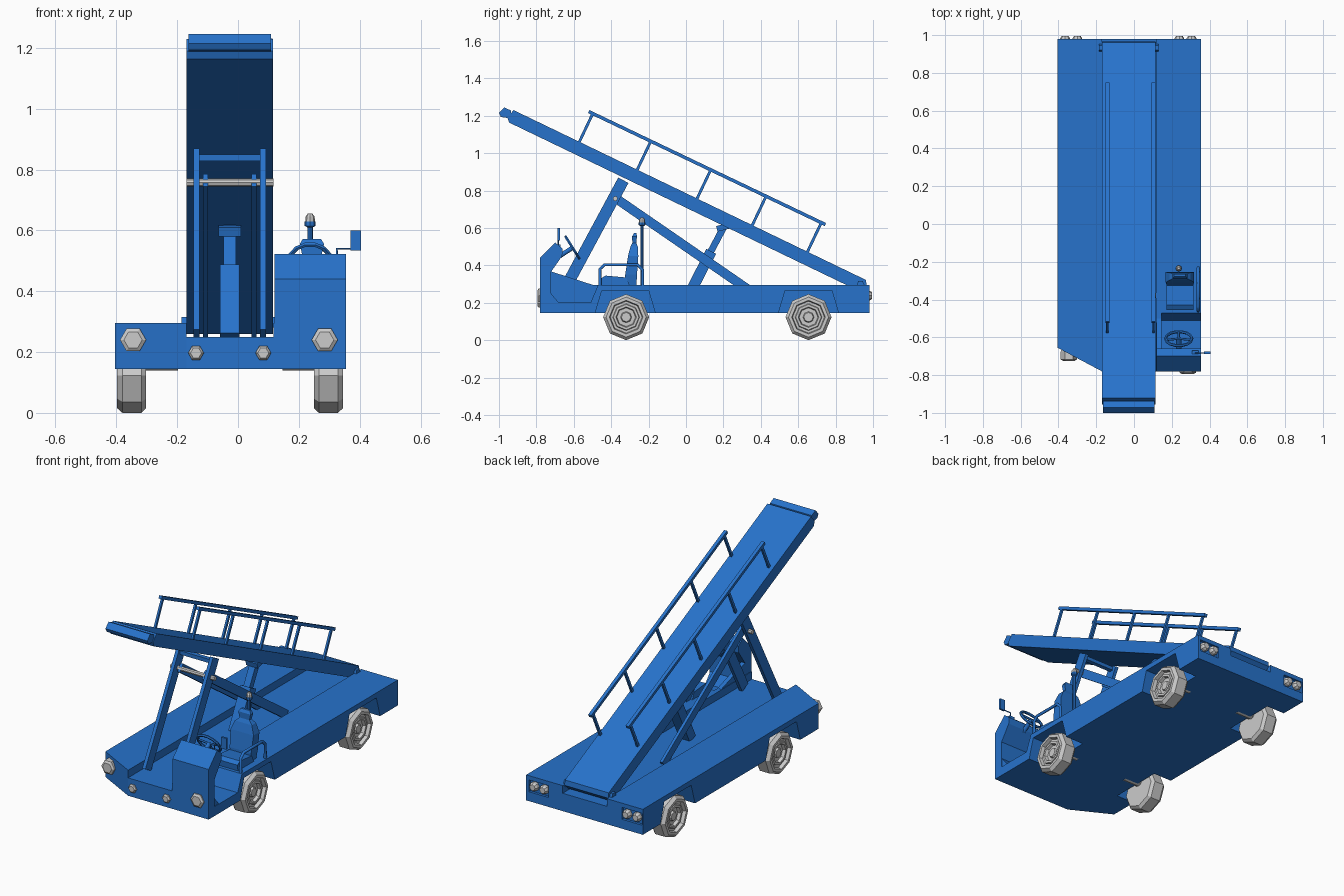
import bpy, bmesh, math

blue = bpy.data.materials.new("blue_paint")
blue.diffuse_color = (0.02, 0.17, 0.6, 1)
CX = -0.027  # centre line of conveyor


def skin(name, rings, mat=blue):
    """Closed solid through a list of equal-sized vertex rings."""
    bm = bmesh.new()
    vs = [[bm.verts.new(p) for p in r] for r in rings]
    n = len(rings[0])
    for a, b in zip(vs, vs[1:]):
        for i in range(n):
            j = (i + 1) % n
            bm.faces.new((a[i], a[j], b[j], b[i]))
    bm.faces.new(vs[0])
    bm.faces.new(vs[-1])
    bmesh.ops.remove_doubles(bm, verts=bm.verts, dist=1e-5)
    bmesh.ops.recalc_face_normals(bm, faces=bm.faces)
    me = bpy.data.meshes.new(name)
    bm.to_mesh(me)
    bm.free()
    ob = bpy.data.objects.new(name, me)
    bpy.context.collection.objects.link(ob)
    if mat:
        me.materials.append(mat)
    return ob


def side(name, pts, x0, x1, mat=blue):
    """Side profile (y, z) extruded along x."""
    return skin(name, [[(x, y, z) for y, z in pts] for x in (x0, x1)], mat)


def box(name, x0, x1, y0, y1, z0, z1):
    return side(name, [(y0, z0), (y1, z0), (y1, z1), (y0, z1)], x0, x1)


def bar(name, x, a, b, w, t):
    """Flat bar between two (y, z) points."""
    dy, dz = b[0] - a[0], b[1] - a[1]
    k = w / 2 / math.hypot(dy, dz)
    ny, nz = -dz * k, dy * k
    pts = [(a[0] + ny, a[1] + nz), (b[0] + ny, b[1] + nz),
           (b[0] - ny, b[1] - nz), (a[0] - ny, a[1] - nz)]
    return side(name, pts, x - t / 2, x + t / 2)


def lathe(name, prof, n, o, axis, mat=None):
    """Turned part, profile (radius, distance along axis)."""
    rings = []
    for r, d in prof:
        ring = []
        for i in range(n):
            c, s = r * math.cos(math.tau * i / n), r * math.sin(math.tau * i / n)
            p = {'x': (d, c, s), 'y': (c, d, s), 'z': (c, s, d)}[axis]
            ring.append(tuple(u + v for u, v in zip(o, p)))
        rings.append(ring)
    # end rings of radius zero are closed by a tiny cap
    return skin(name, rings, mat)


def tube(name, pts, r):
    cu = bpy.data.curves.new(name, 'CURVE')
    cu.dimensions = '3D'
    cu.bevel_depth, cu.bevel_resolution, cu.use_fill_caps = r, 1, True
    sp = cu.splines.new('POLY')
    sp.points.add(len(pts) - 1)
    for q, p in zip(sp.points, pts):
        q.co = (*p, 1)
    ob = bpy.data.objects.new(name, cu)
    bpy.context.collection.objects.link(ob)
    cu.materials.append(blue)
    bpy.ops.object.select_all(action='DESELECT')
    bpy.context.view_layer.objects.active = ob
    ob.select_set(True)
    bpy.ops.object.convert(target='MESH')


# Chassis with trough, footwell, wheel arches and rear light recesses
plan = [(-0.405, 0.98), (-0.405, -0.655), (-0.17, -0.78), (0.355, -0.78), (0.355, 0.98)]
chassis = skin("chassis", [[(x, y, z) for x, y in plan] for z in (0.145, 0.295)])
cutters = [box("trough_cut", -0.17, 0.117, -1, 1.2, 0.25, 0.4),
           side("footwell_cut", [(-0.725, 0.2), (-0.51, 0.2), (-0.46, 0.32), (-0.725, 0.32)], 0.145, 0.45)]
for y in (-0.325, 0.655):
    arch = [(y - 0.165, 0.13), (y - 0.125, 0.265), (y + 0.125, 0.265), (y + 0.165, 0.13)]
    cutters += [side("arch_cut", arch, 0.235, 0.5), side("arch_cut", arch, -0.55, -0.285)]
for x in (-0.333, 0.273):
    cutters.append(box("light_cut", x - 0.065, x + 0.065, 0.965, 1.1, 0.2, 0.27))
bpy.context.view_layer.objects.active = chassis
for c in cutters:
    c.hide_render = True
    m = chassis.modifiers.new("cut", 'BOOLEAN')
    m.operation, m.solver, m.object = 'DIFFERENCE', 'EXACT', c
    bpy.ops.object.modifier_apply(modifier=m.name)
    bpy.data.objects.remove(c)

# Driver console
side("console", [(-0.78, 0.2), (-0.78, 0.44), (-0.7, 0.522), (-0.66, 0.49),
                 (-0.662, 0.45), (-0.725, 0.36), (-0.725, 0.2)], 0.12, 0.355)
side("console_side_wall", [(-0.73, 0.28), (-0.73, 0.37), (-0.5, 0.296), (-0.5, 0.28)], 0.12, 0.145)
side("toe_board", [(-0.73, 0.19), (-0.73, 0.26), (-0.68, 0.2), (-0.68, 0.19)], 0.145, 0.35)

# Wheels
tyre = [(0, -0.018), (0.025, -0.018), (0.03, -0.028), (0.05, -0.028), (0.055, -0.01), (0.068, -0.01),
        (0.072, -0.02), (0.085, -0.02), (0.09, 0), (0.107, 0), (0.123, -0.018), (0.123, -0.08),
        (0.108, -0.096), (0, -0.096)]
for y in (-0.32, 0.655):
    for x, s, lab in ((0.346, 1, "right"), (-0.398, -1, "left")):
        lathe("wheel_" + lab, [(r, d * s) for r, d in tyre], 8, (x, y, 0.123), 'x')
        lathe("axle_" + lab, [(0.03, -0.09 * s), (0.03, -0.2 * s)], 8, (x, y, 0.17), 'x')

# Front and rear lights
for x, y, z, r, back in ((-0.345, -0.725, 0.24, 0.043, 0.08), (0.285, -0.795, 0.24, 0.043, 0.03),
                         (-0.138, -0.795, 0.197, 0.026, 0.03), (0.083, -0.795, 0.197, 0.026, 0.03)):
    lathe("front_light", [(r * 0.8, back), (r, back * 0.6), (r, 0.008), (r * 0.7, 0)], 6, (x, y, z), 'y')
for x in (-0.365, -0.3, 0.24, 0.305):
    lathe("rear_light", [(0.026, -0.03), (0.026, 0), (0.018, 0.012)], 8, (x, 0.983, 0.238), 'y')

# Conveyor, end roller and pivots
side("conveyor", [(-0.922, 1.23), (0.962, 0.322), (0.966, 0.292), (0.93, 0.26),
                  (-0.945, 1.163), (-0.955, 1.19)], -0.17, 0.115)
side("end_roller", [(-1, 1.215), (-0.972, 1.245), (-0.937, 1.228), (-0.935, 1.195),
                    (-0.955, 1.188), (-0.99, 1.193)], -0.163, 0.109)
for x in (-0.177, 0.122):
    side("pivot_bracket", [(0.91, 0.28), (0.92, 0.315), (0.945, 0.315), (0.96, 0.28)], x - 0.008, x + 0.008)

# Handrails
for x in (-0.141, 0.103):
    bar("handrail", x, (-0.52, 1.222), (0.745, 0.618), 0.018, 0.02)
    for y, z in ((-0.575, 1.05), (-0.265, 0.902), (0.055, 0.748), (0.35, 0.605), (0.645, 0.463)):
        bar("rail_post", x, (y, z), (y + 0.075, z + 0.158), 0.015, 0.012)

# Support frame
for s in (-1, 1):
    bar("lift_arm", CX + s * 0.109, (-0.655, 0.26), (-0.335, 0.855), 0.062, 0.02)
    bar("brace_arm", CX + s * 0.08, (-0.385, 0.765), (0.37, 0.245), 0.05, 0.017)
box("upper_crossbar", CX - 0.109, CX + 0.109, -0.36, -0.335, 0.828, 0.85)
lathe("pivot_shaft", [(0.013, -0.143), (0.013, 0.143)], 8, (CX, -0.378, 0.757), 'x')

# Hydraulic ram
bar("ram_cylinder", CX, (0.02, 0.25), (0.135, 0.475), 0.058, 0.065)
bar("ram_rod", CX, (0.12, 0.45), (0.205, 0.61), 0.036, 0.04)
bar("ram_bracket", CX, (0.165, 0.595), (0.225, 0.61), 0.03, 0.075)

# Seat
SX = 0.243
side("seat_cushion", [(-0.45, 0.29), (-0.455, 0.33), (-0.43, 0.345), (-0.32, 0.335), (-0.3, 0.29)],
     SX - 0.072, SX + 0.072)
secs = [(0.29, -0.325, -0.265, 0.06), (0.35, -0.325, -0.262, 0.07), (0.45, -0.31, -0.255, 0.075),
        (0.5, -0.297, -0.258, 0.055), (0.52, -0.287, -0.266, 0.032), (0.555, -0.288, -0.262, 0.04),
        (0.572, -0.278, -0.265, 0.03)]
skin("seat_back", [[(SX - w, a, z), (SX + w, a, z), (SX + w, b, z), (SX - w, b, z)] for z, a, b, w in secs])
tube("seat_guard", [(0.34, -0.46, 0.29), (0.34, -0.46, 0.38), (0.34, -0.435, 0.403),
                    (0.34, -0.26, 0.403), (0.34, -0.232, 0.375), (0.34, -0.232, 0.29)], 0.009)

# Beacon
lathe("beacon_post", [(0.009, 0.29), (0.009, 0.61), (0.018, 0.615), (0.018, 0.63)], 8, (0.237, -0.235, 0), 'z', blue)
lathe("beacon_lamp", [(0.016, 0.628), (0.015, 0.645), (0.007, 0.656)], 8, (0.237, -0.235, 0), 'z')

# Steering wheel
bpy.ops.mesh.primitive_torus_add(major_segments=14, minor_segments=6, major_radius=0.07, minor_radius=0.008,
                                 location=(0.237, -0.607, 0.495), rotation=(math.radians(-58), 0, 0))
rim = bpy.context.object
rim.name = "steering_wheel"
rim.data.materials.append(blue)
tube("steering_column", [(0.237, -0.605, 0.495), (0.237, -0.69, 0.44)], 0.014)
for dx, dt in ((-0.066, -0.012), (0.066, -0.012), (0, 0.068)):
    tube("steering_spoke", [(0.237, -0.607, 0.495), (0.237 + dx, -0.607 + dt * 0.53, 0.495 - dt * 0.85)], 0.006)

# Wing mirror
box("mirror_base", 0.308, 0.342, -0.695, -0.67, 0.495, 0.512)
tube("mirror_stalk", [(0.325, -0.683, 0.505), (0.325, -0.683, 0.54), (0.385, -0.683, 0.54), (0.385, -0.683, 0.565)], 0.004)
box("mirror", 0.37, 0.405, -0.687, -0.675, 0.534, 0.6)
